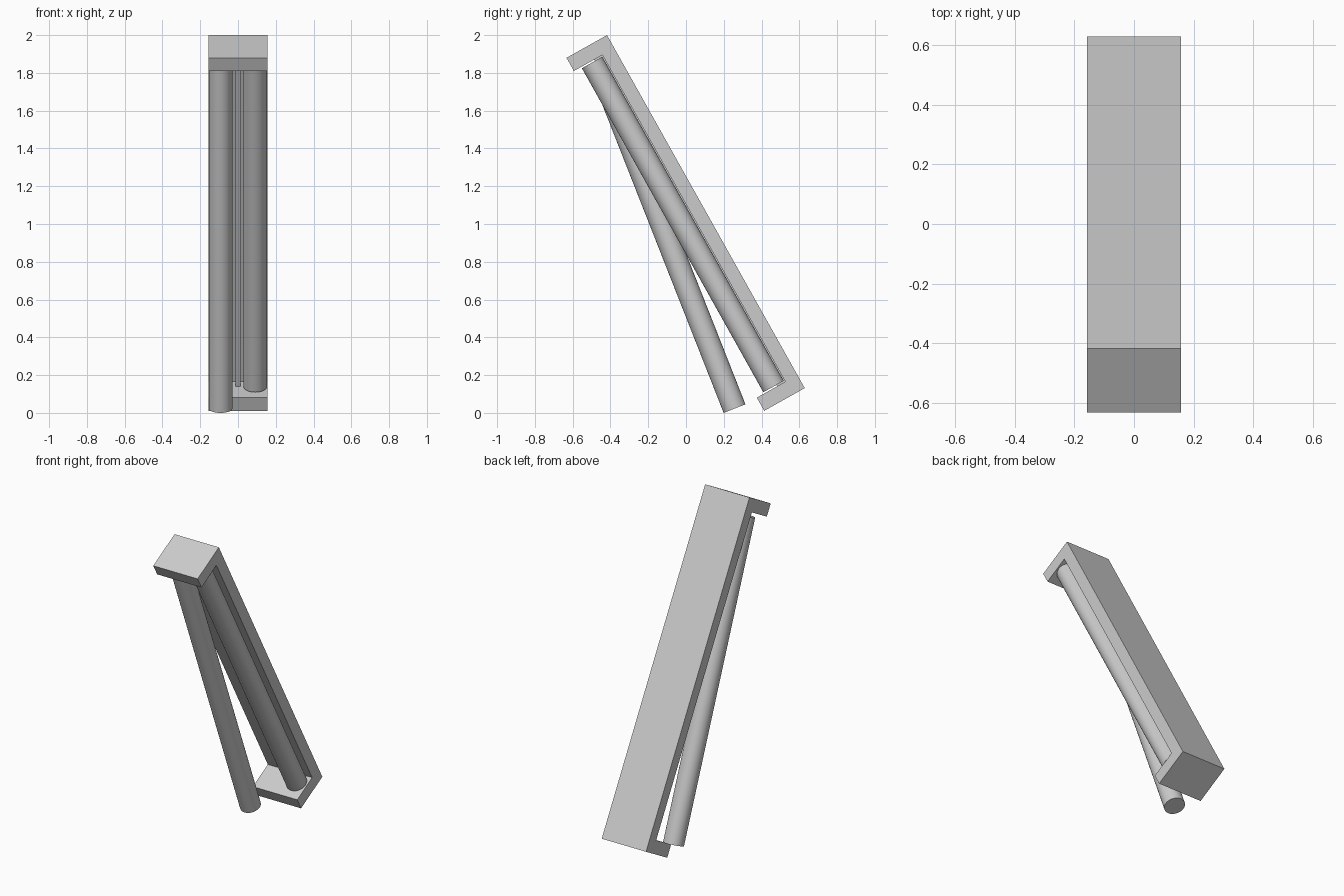
import bpy, bmesh, math
from mathutils import Vector

if "Cube" in bpy.data.objects:
    bpy.data.objects.remove(bpy.data.objects["Cube"])

HALF_W = 0.157
A = math.radians(29.25)
down = Vector((0, math.sin(A), -math.cos(A)))    # along the housing
out = Vector((0, -math.cos(A), -math.sin(A)))    # away from its back
corner = Vector((0, -0.418, 2.0))                # top back corner


def local(a, b):
    return corner + down * a + out * b


def extrude_x(name, pts, x0, x1):
    bm = bmesh.new()
    face = bm.faces.new([bm.verts.new((x0, p.y, p.z)) for p in pts])
    new = bmesh.ops.extrude_face_region(bm, geom=[face])["geom"]
    verts = [v for v in new if isinstance(v, bmesh.types.BMVert)]
    bmesh.ops.translate(bm, verts=verts, vec=(x1 - x0, 0, 0))
    bmesh.ops.recalc_face_normals(bm, faces=bm.faces)
    mesh = bpy.data.meshes.new(name)
    bm.to_mesh(mesh)
    bm.free()
    ob = bpy.data.objects.new(name, mesh)
    bpy.context.collection.objects.link(ob)
    return ob


def tube(name, top, bottom, r):
    d = bottom - top
    bpy.ops.mesh.primitive_cylinder_add(vertices=48, radius=r, depth=d.length,
                                        location=(top + bottom) / 2)
    ob = bpy.context.object
    ob.name = name
    ob.rotation_euler = (math.atan2(-d.y, d.z) + math.pi, 0, 0)
    bpy.ops.object.shade_smooth_by_angle(angle=math.radians(40))


# C-shaped housing: back plate with a lip at each end
L, LIP, T, BACK = 2.142, 0.246, 0.08, 0.073
profile = [(0, 0), (L, 0), (L, LIP), (L - T, LIP), (L - T, BACK),
           (T, BACK), (T, LIP), (0, LIP)]
extrude_x("housing", [local(*p) for p in profile], -HALF_W, HALF_W)

# Thin divider rib between the tubes
rib = [(T, BACK), (L - T, BACK), (L - T, BACK + 0.05), (T, BACK + 0.05)]
extrude_x("divider_rib", [local(*p) for p in rib], -0.014, 0.014)

# Seated tube and tube swung out at the bottom
R = 0.062
X = Vector((0.091, 0, 0))
seat_b = BACK + R + 0.005
tube("seated_tube", local(T + 0.008, seat_b) + X, local(L - T - 0.008, seat_b) + X, R)

B = math.radians(21.5)
foot = Vector((-X.x - 0.001, 0.257, R * math.sin(B)))
tube("swung_tube", foot + Vector((0, -math.sin(B), math.cos(B))) * 1.965, foot, R)
